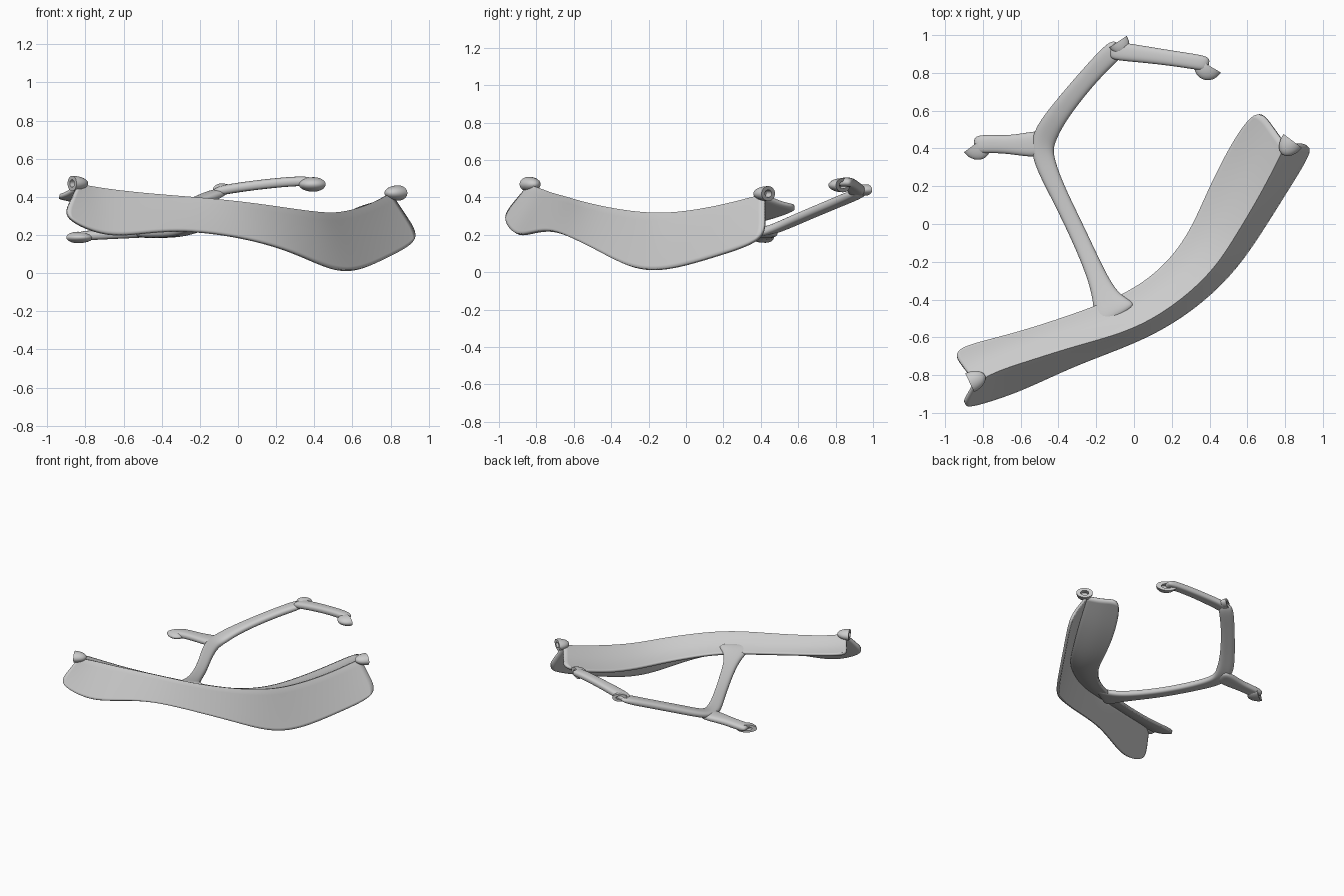
import bpy, bmesh
from mathutils import Vector, Matrix

cube = bpy.data.objects.get("Cube")
if cube:
    bpy.data.objects.remove(cube)

# Single light grey material
grey = bpy.data.materials.new("light_grey")
grey.use_nodes = True
colour = (0.6, 0.6, 0.6, 1)
grey.diffuse_color = colour
grey.node_tree.nodes["Principled BSDF"].inputs["Base Color"].default_value = colour


def make_object(name, bm):
    bmesh.ops.recalc_face_normals(bm, faces=bm.faces)
    mesh = bpy.data.meshes.new(name)
    bm.to_mesh(mesh)
    bm.free()
    obj = bpy.data.objects.new(name, mesh)
    bpy.context.collection.objects.link(obj)
    mesh.materials.append(grey)
    return obj


def smooth(obj):
    bpy.ops.object.select_all(action='DESELECT')
    obj.select_set(True)
    bpy.context.view_layer.objects.active = obj
    bpy.ops.object.shade_smooth_by_angle(angle=0.7)


def ribbon(name, rows, thickness, crease_column=None):
    """Skin rows of points into a sheet, optionally creased along a column."""
    bm = bmesh.new()
    grid = [[bm.verts.new(p) for p in row] for row in rows]
    for a, b in zip(grid, grid[1:]):
        for i in range(len(a) - 1):
            bm.faces.new((a[i], a[i + 1], b[i + 1], b[i]))
    if crease_column is not None:
        crease = bm.edges.layers.float.new("crease_edge")
        for a, b in zip(grid, grid[1:]):
            bm.edges.get((a[crease_column], b[crease_column]))[crease] = 1
    obj = make_object(name, bm)
    kinds = ['SUBSURF', 'SOLIDIFY'] if crease_column is not None else ['SOLIDIFY', 'SUBSURF']
    for kind in kinds:
        mod = obj.modifiers.new(kind.title(), kind)
        if kind == 'SUBSURF':
            mod.levels = mod.render_levels = 3
        else:
            mod.thickness = thickness
            mod.offset = 0
    smooth(obj)
    return obj


def arm(name, path, thickness=0.05):
    """Flat rounded bar along points (x, y, z, half width)."""
    points = [Vector(p[:3]) for p in path]
    rows = []
    for i, p in enumerate(points):
        along = points[min(i + 1, len(points) - 1)] - points[max(i - 1, 0)]
        side = Vector((-along.y, along.x, 0)).normalized() * path[i][3]
        rows.append([p - side, p + Vector((0, 0, 0.006)), p + side])
    return ribbon(name, rows, thickness)


def pad(name, centre, normal, half_width, half_height, depth):
    """Half dome with a flat, slotted end face looking along normal."""
    bm = bmesh.new()
    bmesh.ops.create_uvsphere(bm, u_segments=32, v_segments=16, radius=1)
    bmesh.ops.delete(bm, geom=[v for v in bm.verts if v.co.z > 0.01], context='VERTS')
    rim = [e for e in bm.edges if e.is_boundary]
    cap = bmesh.ops.contextual_create(bm, geom=rim)["faces"][0]
    bmesh.ops.inset_region(bm, faces=[cap], thickness=0.5)
    inner = bmesh.ops.extrude_face_region(bm, geom=[cap])["geom"]
    bm.faces.remove(cap)
    for v in inner:
        if isinstance(v, bmesh.types.BMVert):
            v.co.z -= 0.4
    n = Vector((*normal, 0)).normalized()
    up = Vector((0, 0, 1))
    basis = Matrix((n.cross(up), up, n)).transposed().to_4x4()
    size = Matrix.Diagonal((half_width, half_height, depth, 1))
    bm.transform(Matrix.Translation(centre) @ basis @ size)
    smooth(make_object(name, bm))


# Angled main rail: inner edge, ridge and lower outer edge at each station
stations = [
    ((-.97, -.67, .40), (-.84, -.84, .46), (-.92, -.98, .29)),
    ((-.80, -.62, .37), (-.74, -.78, .44), (-.72, -.92, .20)),
    ((-.60, -.57, .34), (-.55, -.72, .415), (-.56, -.86, .20)),
    ((-.35, -.49, .31), (-.30, -.64, .395), (-.30, -.735, .235)),
    ((-.05, -.38, .28), (.0, -.56, .37), (.05, -.61, .185)),
    ((.15, -.24, .24), (.24, -.41, .335), (.30, -.46, .11)),
    ((.29, -.06, .225), (.42, -.24, .31), (.50, -.28, .01)),
    ((.38, .15, .23), (.53, -.07, .305), (.64, -.09, .01)),
    ((.50, .40, .27), (.68, .18, .345), (.80, .17, .09)),
    ((.65, .63, .35), (.80, .42, .41), (.96, .42, .17)),
]
rows = []
for inner, ridge, lower in stations:
    a, b, c = Vector(inner), Vector(ridge), Vector(lower)
    sag = Vector((0, 0, -0.02))
    rows.append([a, (a + b) / 2 + sag, b, (b + c) / 2, c])
ribbon("main_rail", rows, 0.02, crease_column=2)

# Connecting strut running into the rear arm
arm("strut_and_rear_arm", [
    (-.09, -.50, .31, .15), (-.14, -.42, .285, .08), (-.19, -.29, .25, .05),
    (-.30, -.04, .21, .046), (-.41, .18, .205, .046), (-.49, .36, .205, .06),
    (-.48, .46, .22, .07), (-.40, .59, .28, .055), (-.20, .83, .38, .05),
    (-.07, .95, .43, .06)])
arm("side_arm", [
    (-.45, .43, .21, .07), (-.55, .42, .205, .07), (-.66, .42, .20, .05),
    (-.76, .425, .195, .05), (-.85, .42, .19, .05)])
arm("back_arm", [
    (-.13, .92, .42, .05), (-.04, .91, .44, .05), (.15, .885, .465, .042),
    (.32, .86, .48, .042), (.40, .845, .475, .04)])

# Domed mounting pads
pad("rail_left_pad", (.84, .44, .42), (.6, .8), .06, .04, .09)
pad("rail_right_pad", (-.87, -.84, .47), (-.85, -.4), .055, .04, .09)
pad("side_arm_pad", (-.84, .425, .187), (-.6, .8), .075, .03, .09)
pad("back_arm_pad", (.395, .84, .465), (.5, .85), .075, .038, .08)
pad("corner_pad", (-.085, .965, .44), (-.55, .83), .055, .03, .07)
